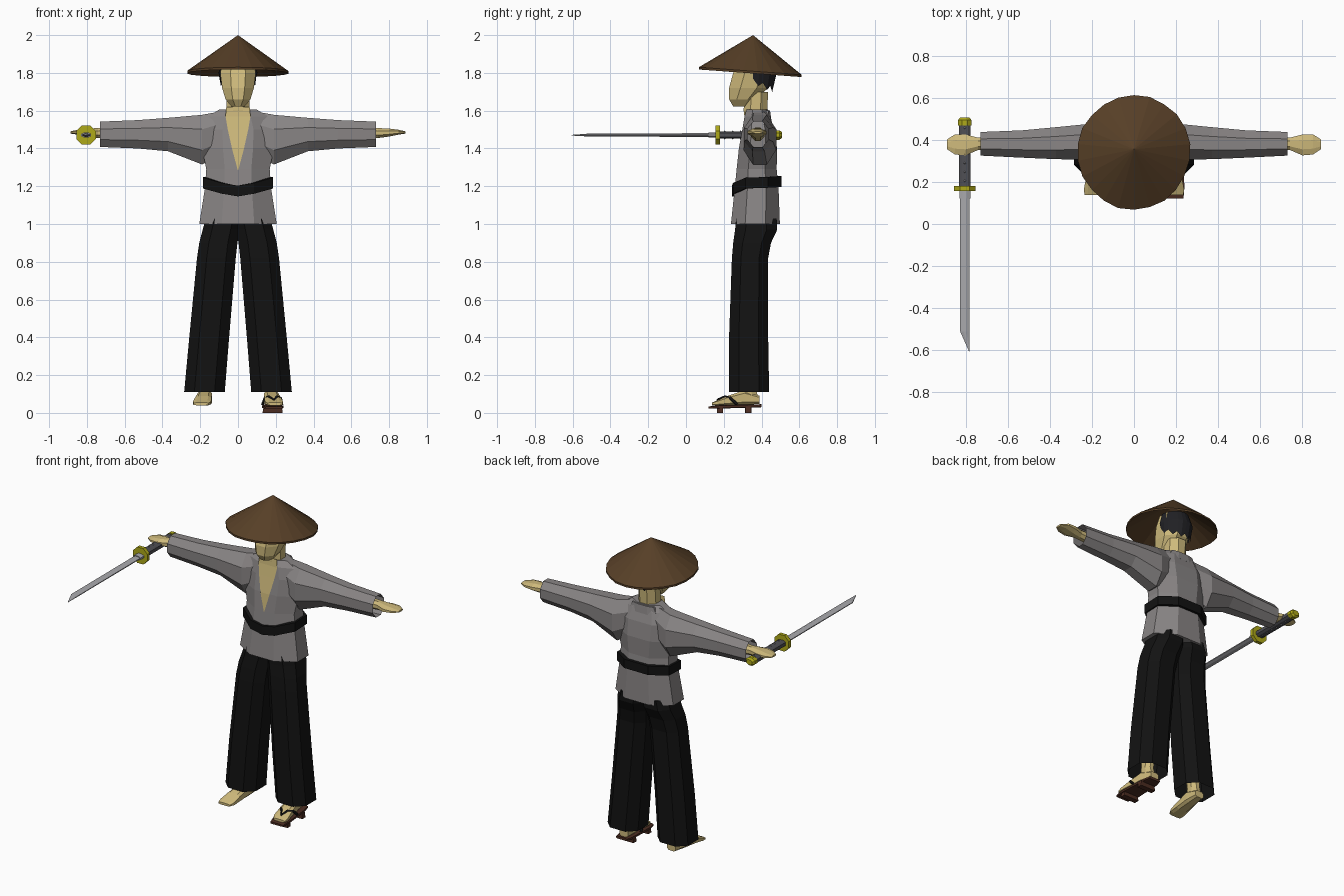
import bpy, bmesh, math, random
random.seed(4)


def mat(name, r, g, b):
    m = bpy.data.materials.new(name)
    m.diffuse_color = (r, g, b, 1)
    return m


SKIN = mat("skin", .62, .49, .2)
CLOTH = mat("grey_cloth", .25, .235, .235)
BLACK = mat("black_cloth", .006, .006, .006)
HAIR = mat("hair_black", .015, .015, .018)
STRAW = mat("straw_brown", .095, .05, .02)
WOOD = mat("dark_wood", .07, .025, .015)
GOLD = mat("gold", .43, .4, .01)
STEEL = mat("steel", .4, .4, .42)
WRAP = mat("grip_dark", .08, .08, .09)


def build(name, verts, faces, m):
    me = bpy.data.meshes.new(name)
    me.from_pydata(verts, [], faces)
    bm = bmesh.new()
    bm.from_mesh(me)
    bmesh.ops.recalc_face_normals(bm, faces=bm.faces)
    bm.to_mesh(me)
    bm.free()
    me.materials.append(m)
    ob = bpy.data.objects.new(name, me)
    bpy.context.collection.objects.link(ob)
    return ob


def loft(name, axis, rings, m, side=1, k=.42, caps=(True, True)):
    """Eight-sided rings (pos, a0, a1, b0, b1) joined along an axis."""
    shape = [(k, -1), (1, -k), (1, k), (k, 1), (-k, 1), (-1, k), (-1, -k), (-k, -1)]
    verts, faces = [], []
    for p, a0, a1, b0, b1 in rings:
        for u, v in shape:
            a = (a0 + a1 + u * (a1 - a0)) / 2
            b = (b0 + b1 + v * (b1 - b0)) / 2
            x, y, z = {"x": (p, a, b), "y": (a, p, b), "z": (a, b, p)}[axis]
            verts.append((x * side, y, z))
    for r in range(len(rings) - 1):
        for i in range(8):
            j = (i + 1) % 8
            faces.append((r * 8 + i, r * 8 + j, r * 8 + 8 + j, r * 8 + 8 + i))
    if caps[0]:
        faces.append(tuple(range(8)))
    if caps[1]:
        faces.append(tuple(range(len(verts) - 8, len(verts))))
    return build(name, verts, faces, m)


# Straw hat: tilted thin cone with slightly uneven rim
n = 22
verts = [(0, .355, 2.0), (0, .35, 1.975)]
for i in range(n):
    a = 2 * math.pi * i / n
    r = random.uniform(.98, 1.015)
    rim = (.267 * r * math.sin(a), .34 - .275 * r * math.cos(a))
    z = 1.81 + .02 * math.cos(a)
    verts += [(*rim, z), (*rim, z - .012)]
faces = []
for i in range(n):
    a, b = 2 + 2 * i, 2 + 2 * ((i + 1) % n)
    faces += [(0, a, b), (1, b + 1, a + 1), (a, a + 1, b + 1, b)]
build("straw_hat", verts, faces, STRAW)

# Head and neck
loft("head", "z", [(1.622, -.035, .035, .25, .33), (1.66, -.066, .066, .228, .37),
                   (1.72, -.084, .084, .228, .435), (1.80, -.094, .094, .25, .46),
                   (1.87, -.08, .08, .28, .44)], SKIN)
loft("neck", "z", [(1.50, -.075, .075, .32, .42), (1.60, -.062, .062, .305, .43),
                   (1.70, -.06, .06, .31, .435)], SKIN)

# Hair around the back of the head with a ragged lower edge
n = 12
verts, faces = [], []
for i in range(n + 1):
    a = math.pi * i / n
    c, s = math.cos(a), math.sin(a)
    low = 1.77 - .045 * s - (.028 if i % 2 else 0)
    verts += [(.094 * c, .355 + .105 * s, low), (.103 * c, .355 + .125 * s, 1.80),
              (.085 * c, .355 + .1 * s, 1.87)]
    if i:
        for j in range(2):
            faces.append((3 * i - 3 + j, 3 * i + j, 3 * i + j + 1, 3 * i - 2 + j))
build("hair", verts, faces, HAIR)

# Jacket body
loft("jacket", "z", [(1.0, -.205, .205, .238, .497), (1.19, -.175, .175, .258, .49),
                     (1.29, -.168, .168, .268, .48), (1.40, -.19, .19, .28, .482),
                     (1.50, -.195, .195, .298, .468), (1.57, -.16, .16, .31, .445),
                     (1.605, -.1, .1, .32, .435)], CLOTH)

# Bare chest in the open neckline
build("chest", [(0, .263, 1.28), (.032, .273, 1.40), (.054, .291, 1.50), (.066, .303, 1.57),
                (.062, .307, 1.62), (-.062, .307, 1.62), (-.066, .303, 1.57),
                (-.054, .291, 1.50), (-.032, .273, 1.40)],
      [(0, 1, 8), (8, 1, 2, 7), (7, 2, 3, 6), (6, 3, 4, 5)], SKIN)

# Belt dipping at the front
half = [(0, .244, -.042), (.085, .248, -.028), (.184, .315, 0), (.184, .435, .004),
        (.085, .505, .008), (0, .505, .008)]
loop = half + [(-x, y, z) for x, y, z in half[-2:0:-1]]
verts = []
for x, y, dz in loop:
    for f, z in ((.85, 1.188), (1, 1.188), (1, 1.245), (.85, 1.245)):
        verts.append((x * f, .375 + (y - .375) * f, z + dz))
n = len(loop)
faces = [(4 * i + j, 4 * i + (j + 1) % 4, 4 * ((i + 1) % n) + (j + 1) % 4, 4 * ((i + 1) % n) + j)
         for i in range(n) for j in range(4)]
build("belt", verts, faces, BLACK)

# Back of the collar
loft("collar", "z", [(1.55, -.1, .1, .40, .452), (1.60, -.075, .075, .415, .445)], CLOTH)

for s, tag in ((1, "left"), (-1, "right")):
    # Sleeves, open at the cuff
    loft(tag + "_sleeve", "x", [(.07, .33, .44, 1.38, 1.60), (.19, .305, .478, 1.315, 1.578),
                                (.37, .308, .46, 1.385, 1.562), (.53, .315, .445, 1.40, 1.55),
                                (.73, .325, .437, 1.408, 1.542)], CLOTH, s, caps=(True, False))
    # Hands
    loft(tag + "_hand", "x", [(.55, .345, .415, 1.44, 1.51), (.74, .352, .41, 1.455, 1.508),
                              (.80, .326, .425, 1.463, 1.505), (.85, .33, .426, 1.473, 1.499),
                              (.888, .355, .402, 1.479, 1.49)], SKIN, s)
    # Trouser legs, open at the hem
    loft(tag + "_trouser_leg", "z", [(.11, .07, .285, .228, .44), (.40, .047, .258, .228, .435),
                                     (.82, .012, .217, .243, .435), (.90, .003, .205, .25, .45),
                                     (.97, -.01, .187, .26, .483), (1.03, -.02, .17, .265, .48)],
         BLACK, s, k=.5, caps=(False, True))
    # Feet and ankles
    loft(tag + "_foot", "y", [(.39, .14, .2, .048, .09), (.31, .137, .213, .042, .12),
                              (.22, .14, .228, .04, .09), (.165, .142, .238, .04, .066),
                              (.138, .155, .235, .04, .055)], SKIN, s, k=.6)
    loft(tag + "_ankle", "z", [(.07, .142, .207, .27, .385), (.13, .145, .205, .285, .37),
                               (.35, .12, .2, .28, .38)], SKIN, s)

# Wooden sandal on one foot
loft("sandal_sole", "y", [(.40, .14, .215, .03, .046), (.36, .13, .225, .028, .045),
                          (.18, .128, .24, .023, .041), (.12, .145, .235, .022, .034)], WOOD, k=.7)
for i, y in enumerate((.18, .33)):
    loft("sandal_tooth_%d" % i, "z", [(0, .13, .237, y - .017, y + .017),
                                      (.032, .135, .232, y - .017, y + .017)], WOOD, k=.9)
cu = bpy.data.curves.new("sandal_strap", "CURVE")
cu.dimensions = "3D"
cu.bevel_depth, cu.bevel_resolution = .008, 0
path = [(.13, .27, .045), (.142, .235, .078), (.165, .205, .085), (.19, .168, .069),
        (.205, .205, .085), (.226, .235, .078), (.232, .27, .045)]
sp = cu.splines.new("POLY")
sp.points.add(len(path) - 1)
for p, c in zip(sp.points, path):
    p.co = (*c, 1)
cu.materials.append(BLACK)
bpy.context.collection.objects.link(bpy.data.objects.new("sandal_strap", cu))

# Sword: blade, guard, grip with diamond wrap, pommel
loft("sword_blade", "y", [(.17, -.826, -.781, 1.461, 1.481), (-.51, -.826, -.781, 1.463, 1.479),
                          (-.605, -.784, -.781, 1.468, 1.472)], STEEL, k=.3)
loft("sword_collar", "y", [(.12, -.83, -.777, 1.457, 1.485), (.16, -.83, -.777, 1.457, 1.485)], STEEL)
loft("sword_guard", "y", [(.157, -.855, -.753, 1.42, 1.522), (.18, -.855, -.753, 1.42, 1.522)], GOLD)
loft("sword_grip", "y", [(.18, -.832, -.776, 1.452, 1.49), (.48, -.832, -.776, 1.452, 1.49)], WRAP, k=.55)
for i in range(7):
    y = .205 + i * .042
    verts = [(-.804, y - .02, 1.471), (-.778, y, 1.471), (-.804, y + .02, 1.471),
             (-.83, y, 1.471), (-.804, y, 1.496), (-.804, y, 1.446)]
    build("grip_diamond_%d" % i, verts, [(a, (a + 1) % 4, t) for a in range(4) for t in (4, 5)], STEEL)
loft("sword_pommel", "y", [(.468, -.835, -.773, 1.446, 1.496), (.495, -.835, -.773, 1.446, 1.496),
                           (.507, -.825, -.783, 1.455, 1.487)], GOLD)
